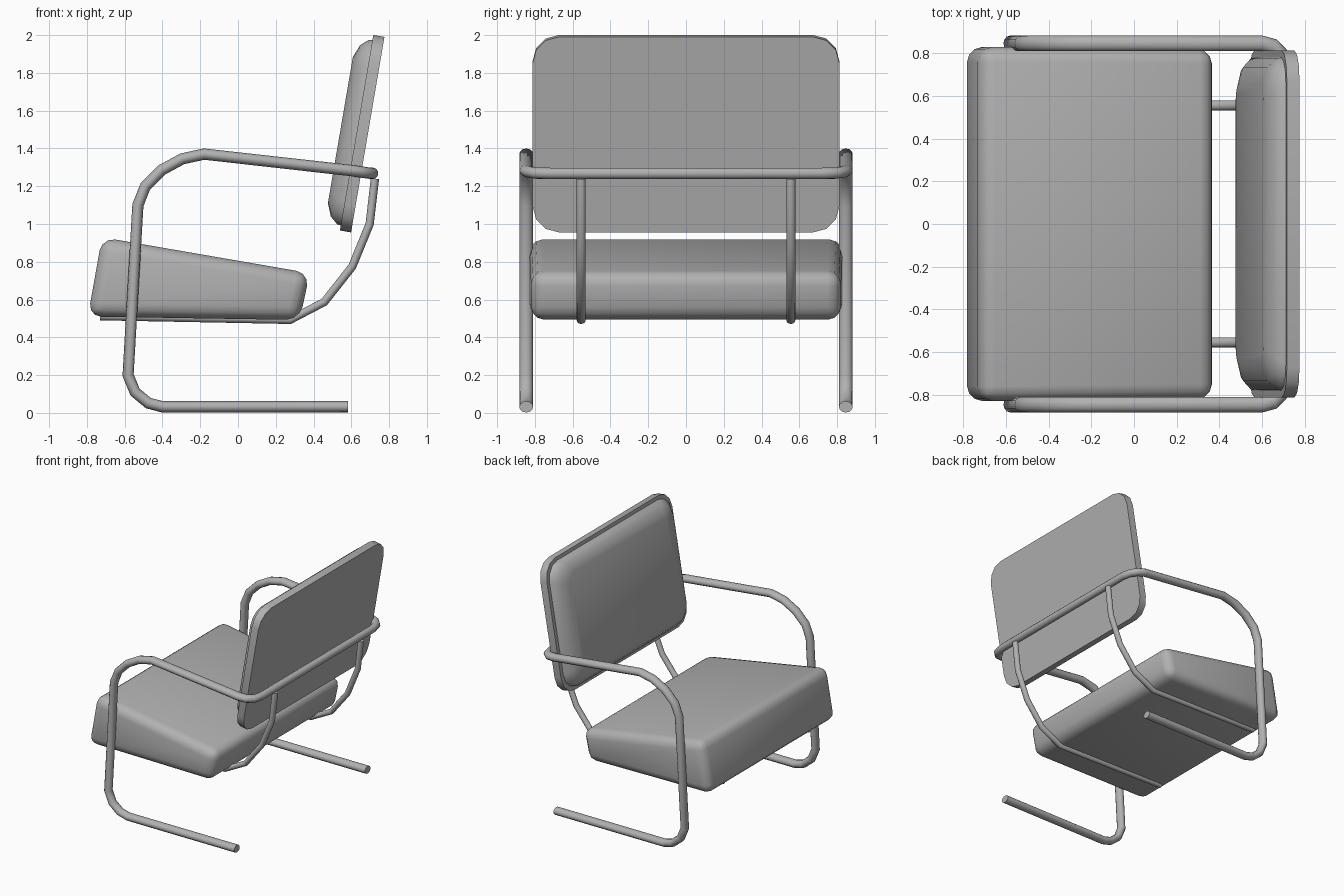
import bpy, bmesh, math
from mathutils import Vector

if "Cube" in bpy.data.objects:
    bpy.data.objects.remove(bpy.data.objects["Cube"])

grey = bpy.data.materials.new("dark_grey")
grey.diffuse_color = (.44, .44, .44, 1)
grey.use_nodes = True
grey.node_tree.nodes["Principled BSDF"].inputs["Base Color"].default_value = grey.diffuse_color


def finish(ob, angle=40):
    ob.data.materials.clear()
    ob.data.materials.append(grey)
    bpy.ops.object.select_all(action='DESELECT')
    ob.select_set(True)
    bpy.context.view_layer.objects.active = ob
    bpy.ops.object.shade_smooth_by_angle(angle=math.radians(angle))


def from_bmesh(name, bm):
    bmesh.ops.recalc_face_normals(bm, faces=bm.faces[:])
    me = bpy.data.meshes.new(name)
    bm.to_mesh(me)
    bm.free()
    ob = bpy.data.objects.new(name, me)
    bpy.context.collection.objects.link(ob)
    return ob


def tube(name, pts, r, widen):
    """Round tube through pts, slightly flattened: section is wider along y."""
    cu = bpy.data.curves.new(name, 'CURVE')
    cu.dimensions = '3D'
    cu.bevel_depth = r
    cu.bevel_resolution = 4
    cu.use_fill_caps = True
    sp = cu.splines.new('POLY')
    sp.points.add(len(pts) - 1)
    for p, (x, y, z) in zip(sp.points, pts):
        p.co = (x, y / widen, z, 1)
    ob = bpy.data.objects.new(name, cu)
    bpy.context.collection.objects.link(ob)
    bpy.ops.object.select_all(action='DESELECT')
    ob.select_set(True)
    bpy.context.view_layer.objects.active = ob
    bpy.ops.object.convert(target='MESH')
    ob = bpy.context.view_layer.objects.active
    for v in ob.data.vertices:
        v.co.y *= widen
    finish(ob, 50)


# continuous tubular frame: floor runner, upright, armrest, rear crossbar
Y = 0.846
side = [(0.583, Y, .032), (-.40, Y, .032), (-.475, Y, .052), (-.545, Y, .11),
        (-.582, Y, .20), (-.53, Y, 1.10), (-.49, Y, 1.20), (-.405, Y, 1.285),
        (-.295, Y, 1.345), (-.18, Y, 1.37), (.60, Y, 1.283), (.655, .832, 1.275),
        (.697, .79, 1.269), (.713, .72, 1.268)]
tube("frame", side + [(x, -y, z) for x, y, z in reversed(side)], .030, 1.22)

# thin curved supports running under the seat and up to the crossbar
support = [(.725, 1.24), (.697, 1.0), (.605, .775), (.457, .587), (.275, .492), (-.73, .512)]
for s, label in ((-1, "left"), (1, "right")):
    tube("seat_support_" + label, [(x, s * .555, z) for x, z in support], .022, 1.1)

# wedge seat cushion
bm = bmesh.new()
profile = [(-.795, .51), (-.72, .93), (.38, .74), (.327, .492)]
a, b = ([bm.verts.new((x, s * (.83 if x < 0 else .82), z)) for x, z in profile] for s in (-1, 1))
bm.faces.new(a)
bm.faces.new(b[::-1])
for i in range(4):
    j = (i + 1) % 4
    bm.faces.new((a[i], b[i], b[j], a[j]))
bmesh.ops.bevel(bm, geom=bm.edges[:], offset=.07, offset_type='OFFSET',
                segments=3, profile=.5, affect='EDGES')
finish(from_bmesh("seat", bm), 60)

# backrest pieces: stacked rounded rectangles on a leaning plane
lean = math.radians(9.7)
up = Vector((math.sin(lean), 0, math.cos(lean)))
fwd = Vector((-math.cos(lean), 0, math.sin(lean)))
origin = Vector((.687, 0, 1.473))


def stacked(name, layers, angle):
    """layers: (forward offset, half width, half height, corner radius)"""
    bm = bmesh.new()
    rings = []
    for w, hy, hv, r in layers:
        ring = []
        for q, (sy, sv) in enumerate(((1, 1), (-1, 1), (-1, -1), (1, -1))):
            for k in range(4):
                t = math.radians(90 * q + 30 * k)
                y = sy * (hy - r) + r * math.cos(t)
                v = sv * (hv - r) + r * math.sin(t)
                ring.append(bm.verts.new(origin + fwd * w + up * v + Vector((0, y, 0))))
        rings.append(ring)
    for p, q in zip(rings, rings[1:]):
        for i in range(len(p)):
            j = (i + 1) % len(p)
            bm.faces.new((p[i], p[j], q[j], q[i]))
    bm.faces.new(rings[0][::-1])
    bm.faces.new(rings[-1])
    finish(from_bmesh(name, bm), angle)


stacked("back_panel", [(0, .812, .525, .14), (.06, .812, .525, .14)], 40)
stacked("back_cushion", [(.055, .782, .498, .13), (.08, .775, .495, .13),
                         (.12, .735, .46, .12), (.147, .65, .393, .08)], 60)
